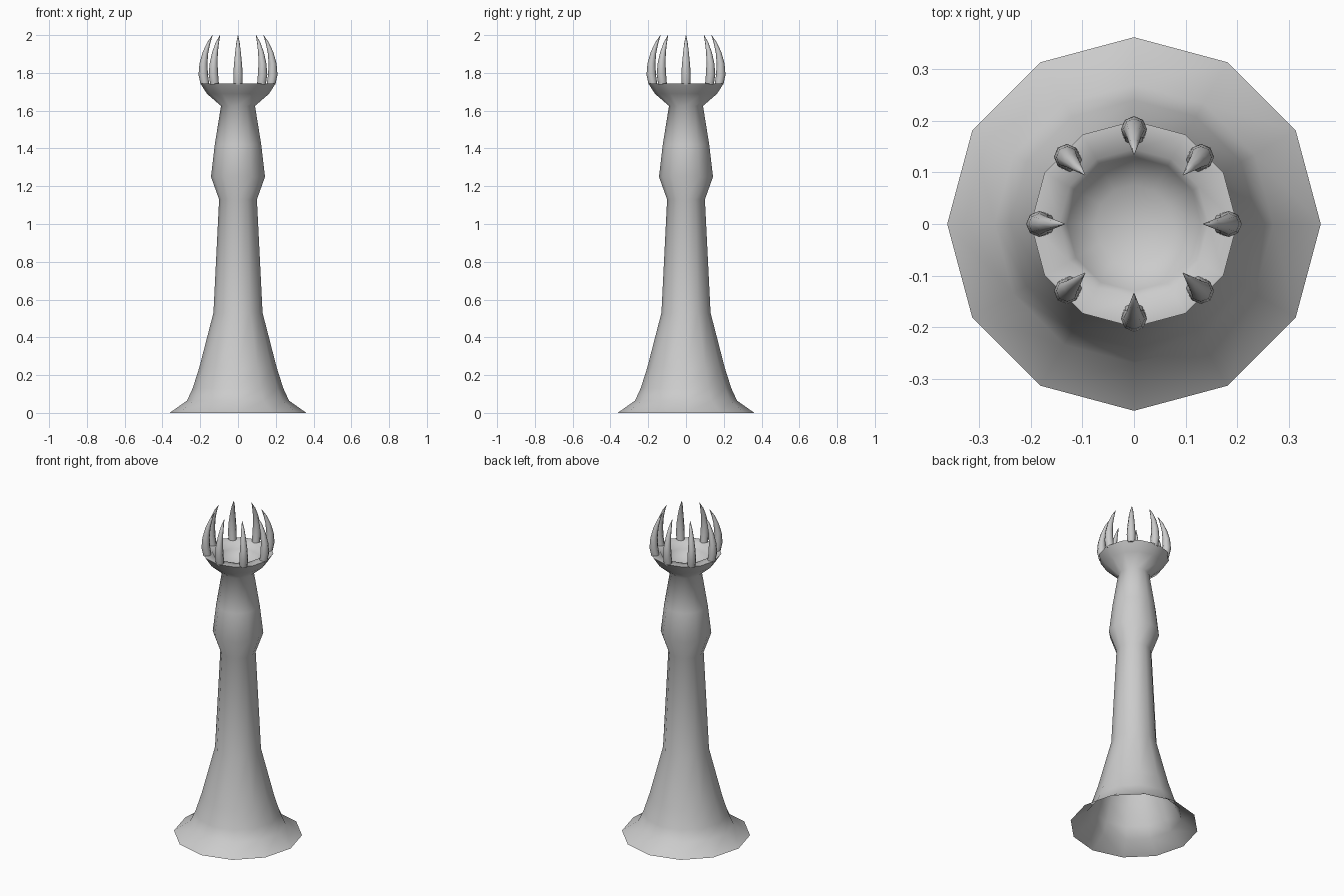
import bpy, bmesh
from math import sin, cos, pi, radians

if "Cube" in bpy.data.objects:
    bpy.data.objects.remove(bpy.data.objects["Cube"])


def add_mesh(name, bm, angle):
    bmesh.ops.remove_doubles(bm, verts=bm.verts, dist=1e-5)
    bmesh.ops.recalc_face_normals(bm, faces=bm.faces)
    mesh = bpy.data.meshes.new(name)
    bm.to_mesh(mesh)
    bm.free()
    obj = bpy.data.objects.new(name, mesh)
    bpy.context.collection.objects.link(obj)
    bpy.ops.object.select_all(action='DESELECT')
    obj.select_set(True)
    bpy.context.view_layer.objects.active = obj
    bpy.ops.object.shade_smooth_by_angle(angle=radians(angle))
    return obj


def skin(bm, rings):
    n = len(rings[0])
    for a, b in zip(rings, rings[1:]):
        for i in range(n):
            j = (i + 1) % n
            bm.faces.new((a[i], a[j], b[j], b[i]))


def lathe(name, profile, sides, angle, cap_end=False):
    bm = bmesh.new()
    rings = [[bm.verts.new((r * cos(2 * pi * i / sides), r * sin(2 * pi * i / sides), z))
              for i in range(sides)] for r, z in profile]
    skin(bm, rings)
    if cap_end:
        tip = bm.verts.new((0, 0, profile[-1][1] - 0.004))
        last = rings[-1]
        for i in range(sides):
            bm.faces.new((last[i], last[(i + 1) % sides], tip))
    return add_mesh(name, bm, angle)


# Flared stem, knuckle, cup and hollow bowl in one turned profile, open below
lathe("pedestal", [
    (0.362, 0.0), (0.27, 0.065), (0.24, 0.13), (0.205, 0.24), (0.13, 0.53),
    (0.10, 1.13), (0.143, 1.25), (0.123, 1.42), (0.09, 1.625), (0.165, 1.69),
    (0.20, 1.745), (0.145, 1.745), (0.13, 1.705), (0.075, 1.665)],
    12, 80, cap_end=True)

# Claws around the rim: height, distance from axis, radius
CLAW = [(1.738, 0.175, 0.023), (1.79, 0.184, 0.025), (1.85, 0.183, 0.021),
        (1.91, 0.172, 0.015), (1.96, 0.155, 0.009), (2.0, 0.135, 0.001)]


def claw(name, turn, sides=8):
    bm = bmesh.new()
    rings = []
    for z, dist, rad in CLAW:
        ring = []
        for i in range(sides):
            a = 2 * pi * i / sides
            x, y = dist + rad * cos(a), rad * sin(a)
            ring.append(bm.verts.new((x * cos(turn) - y * sin(turn),
                                      x * sin(turn) + y * cos(turn), z)))
        rings.append(ring)
    skin(bm, rings)
    bm.faces.new(rings[0][::-1])
    bm.faces.new(rings[-1])
    return add_mesh(name, bm, 60)


for k in range(8):
    claw(f"claw_{k + 1}", k * pi / 4)
